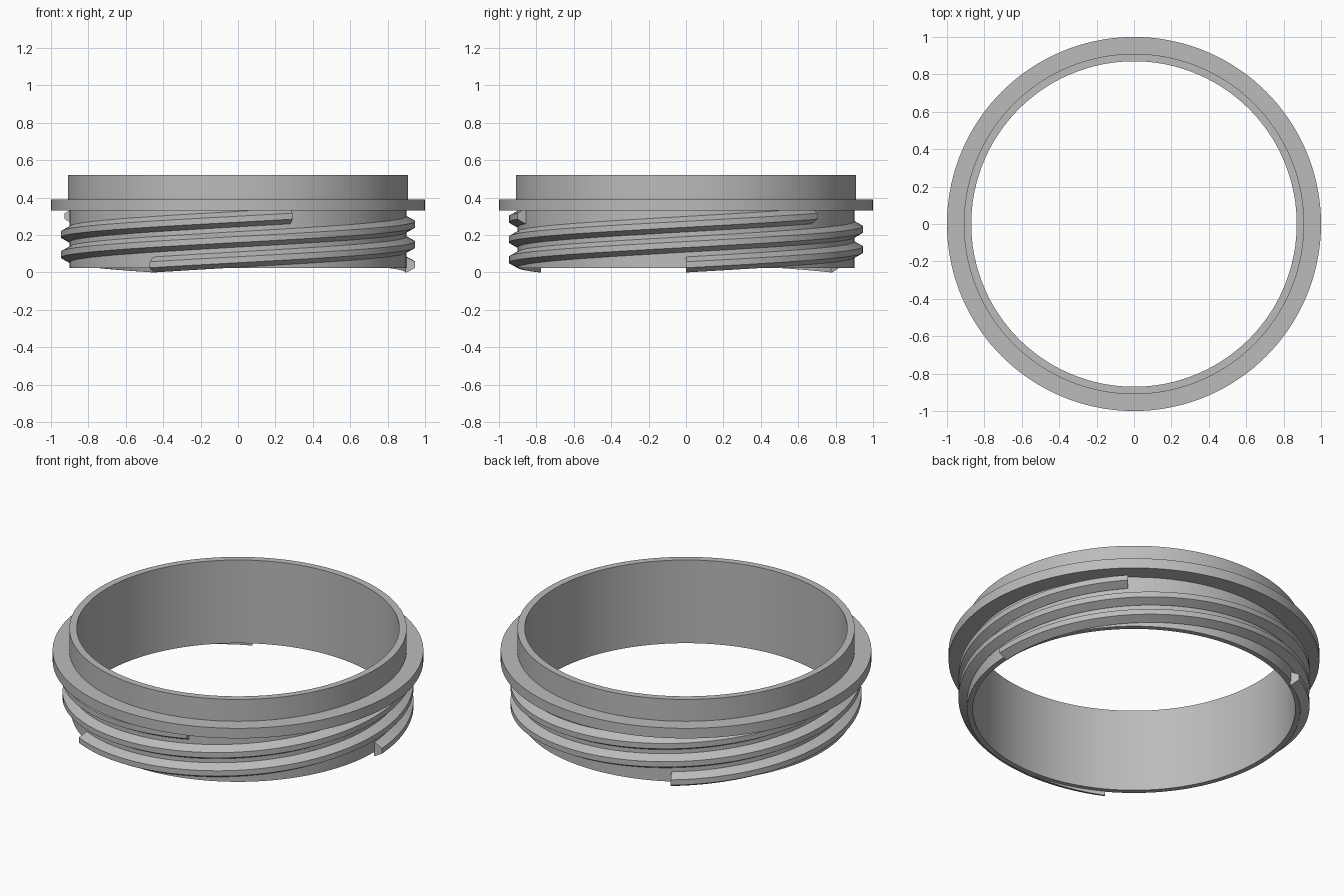
import bpy
import bmesh
import math

cube = bpy.data.objects.get("Cube")
if cube:
    bpy.data.objects.remove(cube, do_unlink=True)

# Single grey plastic
grey = bpy.data.materials.new("grey plastic")
grey.use_nodes = True
colour = (0.5, 0.5, 0.5, 1)
grey.diffuse_color = colour
grey.node_tree.nodes["Principled BSDF"].inputs["Base Color"].default_value = colour


def sweep(name, profile, start, span, rise, steps):
    """Sweep an (r, z) outline about z; a full flat turn closes, others get end caps."""
    bm = bmesh.new()
    closed = rise == 0
    rings = []
    for i in range(steps if closed else steps + 1):
        t = i / steps
        a = math.radians(start + span * t)
        rings.append([bm.verts.new((r * math.cos(a), r * math.sin(a), z + rise * t))
                      for r, z in profile])
    pairs = list(zip(rings, rings[1:]))
    if closed:
        pairs.append((rings[-1], rings[0]))
    n = len(profile)
    for a, b in pairs:
        for j in range(n):
            k = (j + 1) % n
            bm.faces.new((a[j], b[j], b[k], a[k]))
    if not closed:
        bm.faces.new(rings[0])
        bm.faces.new(rings[-1][::-1])
    bmesh.ops.recalc_face_normals(bm, faces=bm.faces)
    mesh = bpy.data.meshes.new(name)
    bm.to_mesh(mesh)
    bm.free()
    mesh.materials.append(grey)
    obj = bpy.data.objects.new(name, mesh)
    bpy.context.collection.objects.link(obj)
    bpy.ops.object.select_all(action='DESELECT')
    obj.select_set(True)
    bpy.context.view_layer.objects.active = obj
    bpy.ops.object.shade_smooth_by_angle(angle=math.radians(25))
    return obj


# Neck wall with its flange and slightly wider upper collar
neck = [(0.87, 0.025), (0.90, 0.025), (0.90, 0.33), (1.0, 0.33),
        (1.0, 0.39), (0.91, 0.39), (0.91, 0.52), (0.87, 0.52)]
sweep("neck_ring", neck, 0, 360, 0, 144)

# Three-start screw thread
ridge = [(0.895, 0.0), (0.903, 0.0), (0.947, 0.025), (0.947, 0.057),
         (0.90, 0.083), (0.895, 0.083)]
for i in range(3):
    sweep(f"thread_{i + 1}", ridge, 120 * i, 288, 0.26, 116)
